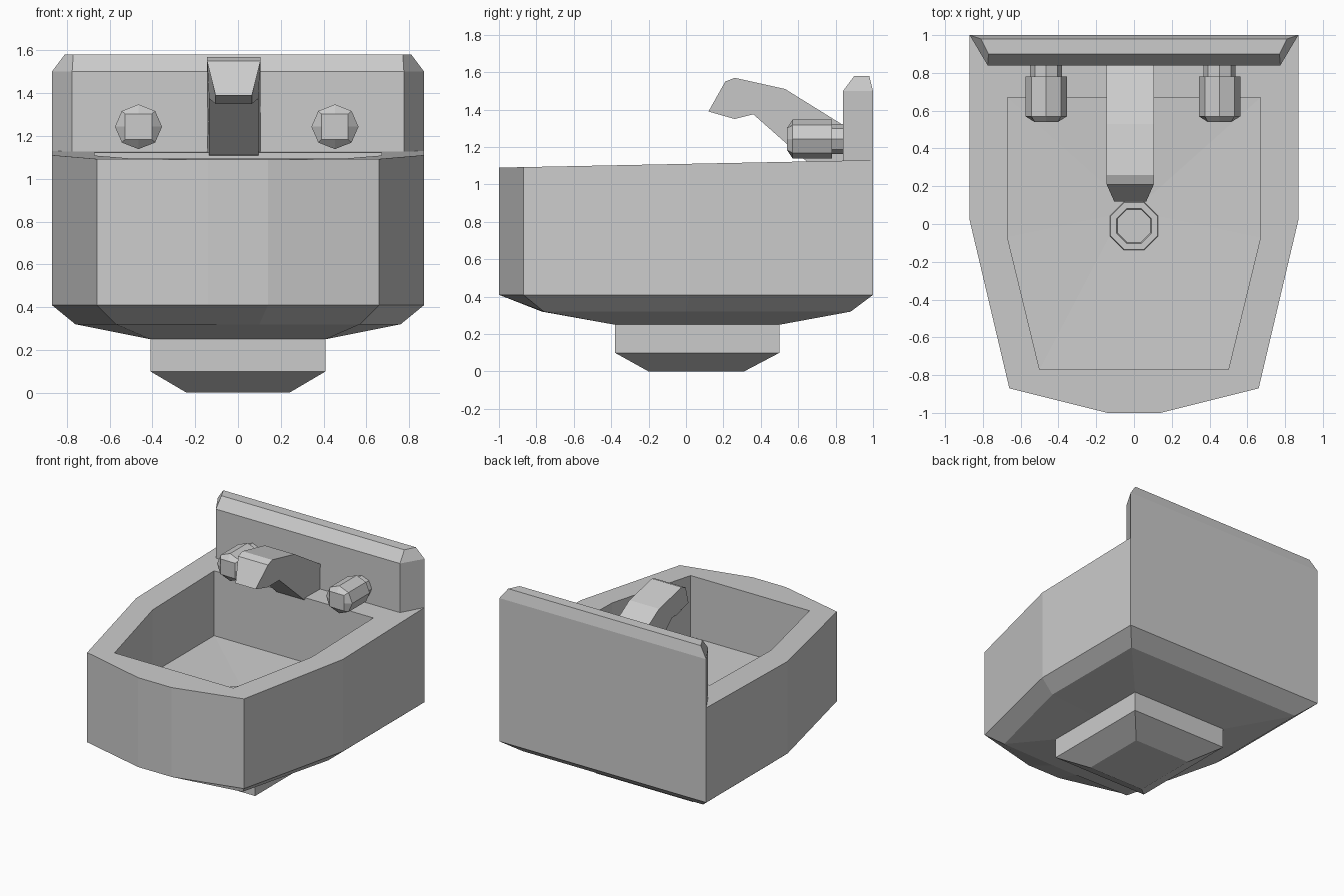
import bpy, bmesh, math

if "Cube" in bpy.data.objects:
    bpy.data.objects.remove(bpy.data.objects["Cube"])


def loft(name, rings, cap_start=True, cap_end=True):
    """Skin a list of equal-length vertex rings and close the ends."""
    bm = bmesh.new()
    vs = [[bm.verts.new(p) for p in r] for r in rings]
    n = len(rings[0])
    for a, b in zip(vs, vs[1:]):
        for i in range(n):
            j = (i + 1) % n
            bm.faces.new((a[i], a[j], b[j], b[i]))
    if cap_start:
        bm.faces.new(vs[0][::-1])
    if cap_end:
        bm.faces.new(vs[-1])
    bmesh.ops.recalc_face_normals(bm, faces=bm.faces)
    mesh = bpy.data.meshes.new(name)
    bm.to_mesh(mesh)
    bm.free()
    ob = bpy.data.objects.new(name, mesh)
    bpy.context.collection.objects.link(ob)
    return ob


def mirrored(half, z):
    """Right-hand outline, back to front, mirrored into a full ring."""
    pts = half + [(-x, y) for x, y in reversed(half)]
    return [(x, y, z(y) if callable(z) else z) for x, y in pts]


def octagon(r, z):
    angles = [math.radians(67.5 - 45 * i) for i in range(8)]
    return [(r * math.cos(a), -0.01 + r * math.sin(a), z) for a in angles]


def rim_z(y):
    return 1.11 + 0.02 * y


# Basin: pedestal foot, flared underside, outer wall, rim, bowl and floor
foot = [(.24, .31), (.24, .05), (.24, -.20), (.08, -.20)]
stem = [(.41, .50), (.41, .05), (.41, -.38), (.10, -.38)]
under = [(.76, .88), (.76, .00), (.57, -.76), (.10, -.77)]
outer = [(.87, 1.0), (.87, .02), (.66, -.87), (.14, -1.0)]
inner = [(.67, .67), (.67, -.07), (.50, -.77), (.10, -.77)]
loft("basin", [
    mirrored(foot, 0), mirrored(stem, .10), mirrored(stem, .25),
    mirrored(under, .32), mirrored(outer, .41), mirrored(outer, rim_z),
    mirrored(inner, rim_z), mirrored(inner, .63), octagon(.14, .61),
])

# Drain: low collar with a recessed centre
loft("drain", [octagon(.14, .605), octagon(.135, .625),
               octagon(.10, .625), octagon(.095, .612)])

# Backsplash with chamfered top and angled ends
low = [(.87, 1.0), (.775, .84)]
top = [(.81, .98), (.77, .90)]
loft("backsplash", [mirrored(low, 1.11), mirrored(low, 1.50), mirrored(top, 1.58)])

# Spout: side profile (y, z, half width) lofted across x
profile = [(.86, 1.10, .125), (.86, 1.305, .125), (.53, 1.51, .125),
           (.26, 1.57, .125), (.21, 1.55, .125), (.12, 1.39, .085),
           (.26, 1.35, .085), (.36, 1.375, .115), (.66, 1.11, .115)]
loft("spout", [[(-.02 + s * w, y, z) for y, z, w in profile] for s in (-1, 1)])


# Taps: octagonal knob with a squared tip, on a short stem
def tap_ring(cx, y, r, square=False):
    pts = []
    for i in range(8):
        a = math.radians(45 * i)
        k = r * (math.sqrt(2) if square and i % 2 else 1)
        pts.append((cx + k * math.cos(a), y, 1.243 + k * math.sin(a) * .95))
    return pts


for side, cx in (("left", -.465), ("right", .453)):
    loft(side + "_tap_stem", [tap_ring(cx, .86, .085), tap_ring(cx, .76, .085)])
    loft(side + "_tap_knob", [tap_ring(cx, .78, .11), tap_ring(cx, .57, .11),
                              tap_ring(cx, .54, .062, True)])
